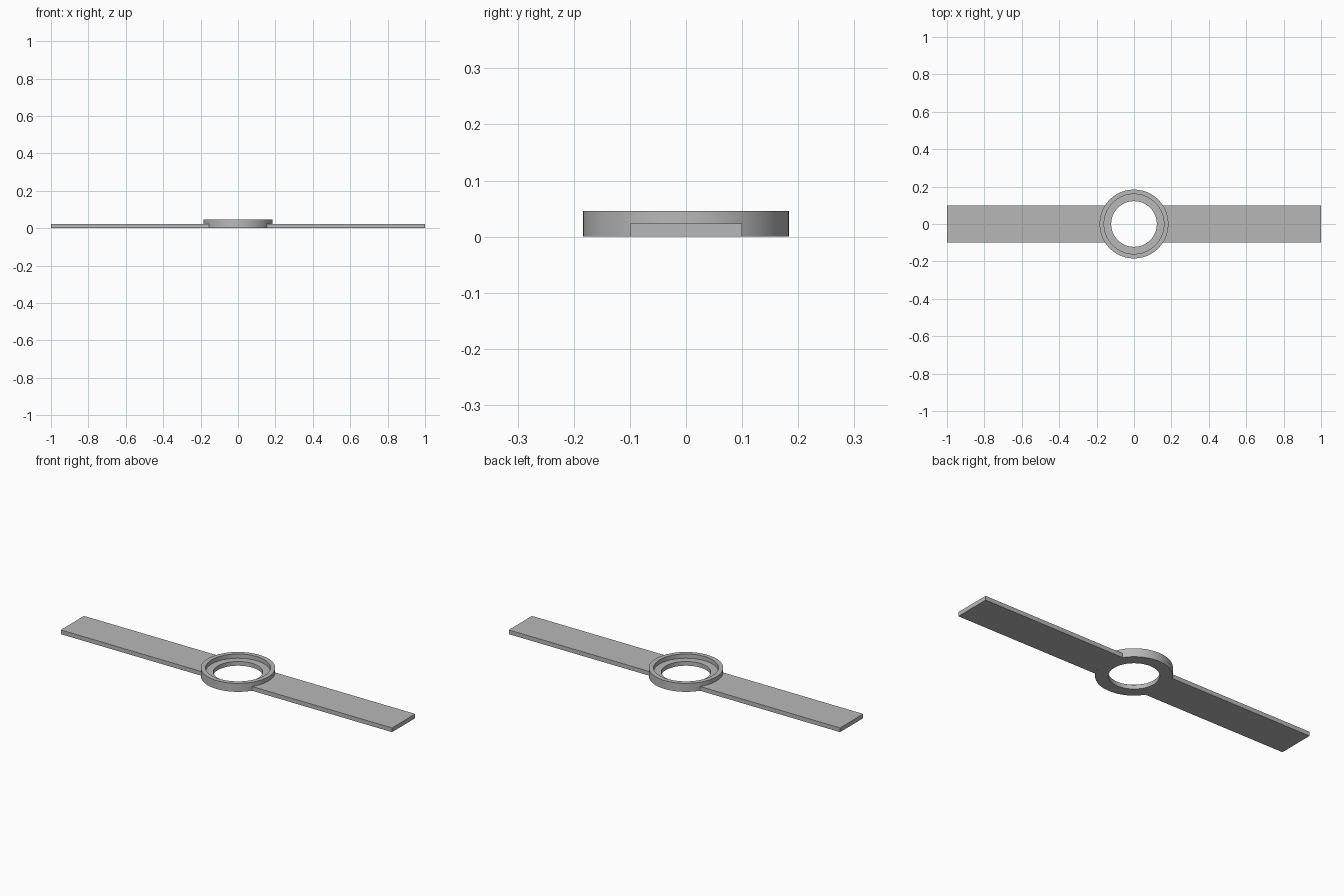
import bpy, bmesh, math

cube = bpy.data.objects.get("Cube")
if cube:
    bpy.data.objects.remove(cube, do_unlink=True)

OUTER, SEAT, HOLE = 0.184, 0.16, 0.122
HEIGHT, THICK, HALF_WIDTH = 0.046, 0.023, 0.1
SEGMENTS = 96

grey = bpy.data.materials.new("plain grey")
grey.use_nodes = True
colour = (0.48, 0.48, 0.48, 1)
grey.diffuse_color = colour
grey.node_tree.nodes["Principled BSDF"].inputs["Base Color"].default_value = colour


def finish(name, bm):
    """Turn a bmesh into a named, shaded object."""
    bmesh.ops.recalc_face_normals(bm, faces=bm.faces)
    mesh = bpy.data.meshes.new(name)
    bm.to_mesh(mesh)
    bm.free()
    mesh.materials.append(grey)
    obj = bpy.data.objects.new(name, mesh)
    bpy.context.collection.objects.link(obj)
    bpy.ops.object.select_all(action="DESELECT")
    obj.select_set(True)
    bpy.context.view_layer.objects.active = obj
    bpy.ops.object.shade_smooth_by_angle(angle=math.radians(30))
    return obj


# Stepped ring: a closed profile swept around z
bm = bmesh.new()
profile = [(HOLE, 0), (OUTER, 0), (OUTER, HEIGHT), (SEAT, HEIGHT), (SEAT, THICK), (HOLE, THICK)]
verts = [bm.verts.new((r, 0, z)) for r, z in profile]
edges = [bm.edges.new((v, verts[i - 1])) for i, v in enumerate(verts)]
bmesh.ops.spin(bm, geom=verts + edges, cent=(0, 0, 0), axis=(0, 0, 1),
               angle=math.tau, steps=SEGMENTS, use_merge=True)
bmesh.ops.remove_doubles(bm, verts=bm.verts, dist=0.00001)
finish("stepped_ring", bm)

# Flat arms, each with an inner end that follows the ring
reach = math.asin(HALF_WIDTH / OUTER)
for name, side in (("left_arm", 1), ("right_arm", -1)):
    bm = bmesh.new()
    outline = [(1, -HALF_WIDTH), (1, HALF_WIDTH)]
    for i in range(17):
        a = reach * (1 - i / 8)
        outline.append((OUTER * math.cos(a), OUTER * math.sin(a)))
    face = bm.faces.new([bm.verts.new((side * x, y, 0)) for x, y in outline])
    top = bmesh.ops.extrude_face_region(bm, geom=[face], use_keep_orig=True)
    bmesh.ops.translate(bm, vec=(0, 0, THICK),
                        verts=[g for g in top["geom"] if isinstance(g, bmesh.types.BMVert)])
    finish(name, bm)
